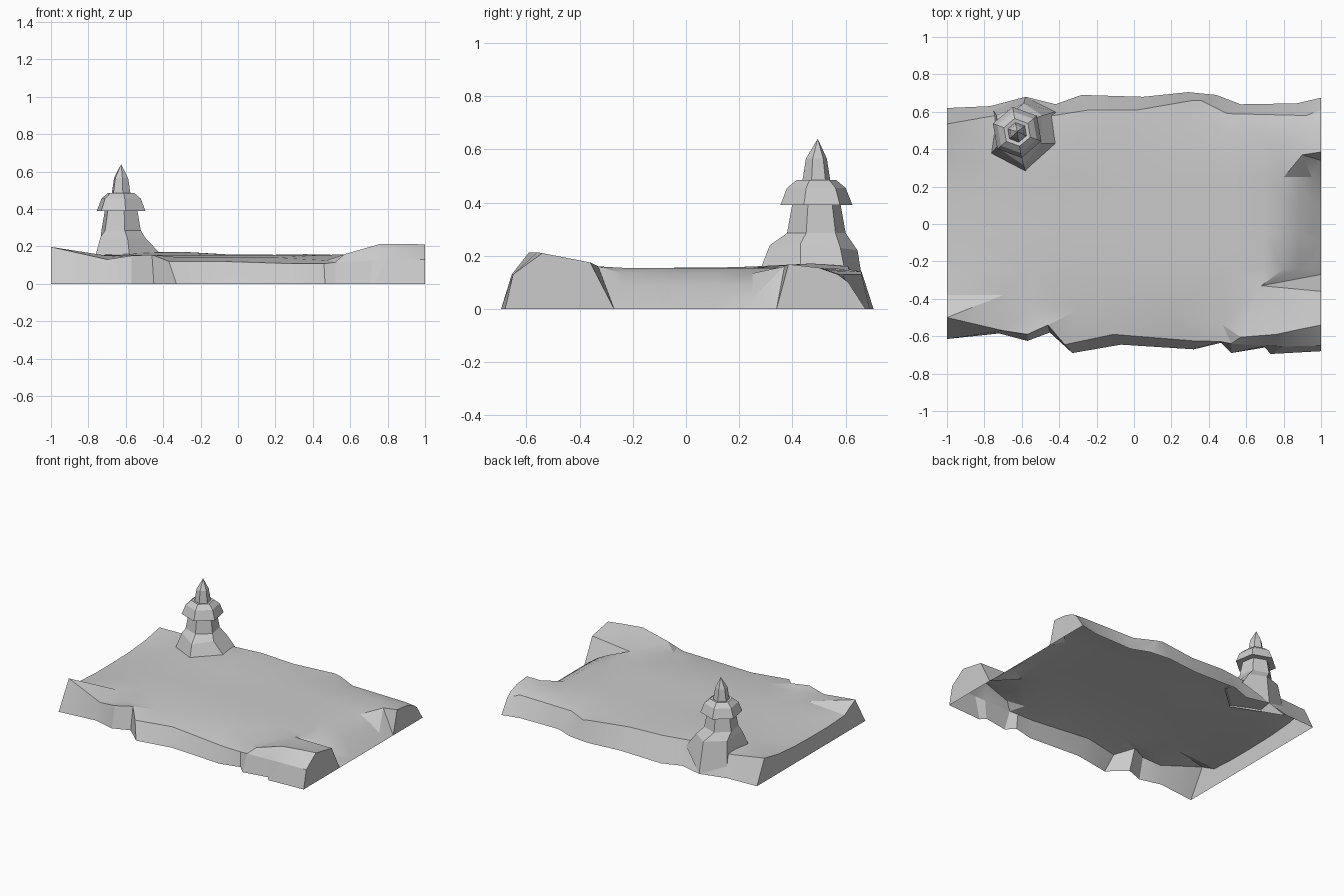
import bpy, bmesh, math
from mathutils import Vector
from mathutils.geometry import delaunay_2d_cdt

if "Cube" in bpy.data.objects:
    bpy.data.objects.remove(bpy.data.objects["Cube"])


def finish(bm, name, angle):
    mesh = bpy.data.meshes.new(name)
    bm.to_mesh(mesh)
    bm.free()
    ob = bpy.data.objects.new(name, mesh)
    bpy.context.collection.objects.link(ob)
    bpy.ops.object.select_all(action='DESELECT')
    ob.select_set(True)
    bpy.context.view_layer.objects.active = ob
    if angle:
        bpy.ops.object.shade_smooth_by_angle(angle=math.radians(angle))
    return ob


# Cliff outline, counter-clockwise: foot x, y, then rim x, y, z
front = [(-1, -.615, -1, -.5, .197), (-.72, -.585, -.7, -.57, .13),
         (-.57, -.625, -.57, -.59, .15), (-.45, -.58, -.46, -.54, .155),
         (-.33, -.69, -.37, -.645, .12), (-.07, -.645, -.11, -.59, .12),
         (.32, -.67, .32, -.625, .107), (.465, -.635, .46, -.628, .107),
         (.52, -.69, .52, -.64, .115), (.7, -.66, .72, -.65, .125),
         (.73, -.695, .8, -.655, .13), (1, -.68, 1, -.65, .13)]
back = [(1, .675, 1, .61, .10), (.87, .645, .92, .58, .13),
        (.57, .64, .5, .59, .13), (.44, .69, .36, .66, .13),
        (.29, .705, .31, .66, .14), (.05, .68, .02, .61, .15),
        (-.28, .69, -.24, .61, .16), (-.42, .64, -.43, .58, .165),
        (-.58, .68, -.58, .6, .15), (-.77, .63, -.77, .575, .15),
        (-1, .62, -1, .535, .17)]
# Straight tile ends (y, z); the right one drops to the ground as a ramp
right = [(-.54, .21), (-.36, .175), (-.27, 0), (-.1, 0), (.1, 0), (.34, 0),
         (.385, .168), (.5, .155), (.57, .13)]
left = [(.38, .14), (.2, .125), (0, .12), (-.2, .12), (-.38, .13)]
outline = (front + [(1, y, 1, y, z) for y, z in right] + back
           + [(-1, y, -1, y, z) for y, z in left])
pts = [Vector(o[2:]) for o in outline]
n = len(pts)
edges = []


def crease(chain):
    """Add a chain of ridge points; integers reuse rim points."""
    ids = []
    for p in chain:
        if isinstance(p, int):
            ids.append(p)
        else:
            pts.append(Vector(p))
            ids.append(len(pts) - 1)
    edges.extend(zip(ids, ids[1:]))


# Boulder ridge and toe, corner mounds, back crack, ramp side
crease([8, (.57, -.605, .158), (.76, -.59, .213), (.9, -.56, .213), 12])
crease([7, (.475, -.54, .125), (.68, -.33, .16), 14])
crease([n - 1, (-.7, -.38, .15), 1])
crease([n - 5, (-.75, .31, .152)])
crease([17, (.9, .37, .16), 18])
crease([24, (.35, .6, .14), (.36, .43, .158)])

# Gently rolling ground
for x in (-.85, -.55, -.3, -.05, .2, .5, .7, .8, .88, .95):
    for y in (-.46, -.24, -.05, .12, .25, .47):
        if (y < -.3 and x > .42) or (y < -.4 and x < -.6):
            continue
        z = .155 + .02 * math.exp(-((x + .4) ** 2 + (y - .5) ** 2) / .05)
        if x < -.8 and y < .4:
            z -= .02
        if y < -.4:
            z -= .015
        if x > .7 and y < .4:
            z *= math.cos((x - .7) / .3 * math.pi / 2)
        pts.append(Vector((x, y, z)))

res = delaunay_2d_cdt([p.xy for p in pts], edges, [list(range(n))], 1, 1e-5)
bm = bmesh.new()
top = [bm.verts.new((v.x, v.y, pts[o[0]].z if o else .15))
       for v, o in zip(res[0], res[3])]
for f in res[2]:
    bm.faces.new([top[i] for i in f])
# Cliff walls (underside stays open)
rim = [bm.verts.new(p) for p in pts[:n]]
foot = [bm.verts.new((o[0], o[1], 0)) for o in outline]
for i in range(n):
    j = (i + 1) % n
    if pts[i].z + pts[j].z > 0:
        bm.faces.new((foot[i], foot[j], rim[j], rim[i]))
bmesh.ops.remove_doubles(bm, verts=bm.verts, dist=1e-4)
bmesh.ops.recalc_face_normals(bm, faces=bm.faces)
if sum(f.normal.z * f.calc_area() for f in bm.faces) < 0:
    bmesh.ops.reverse_faces(bm, faces=bm.faces)
finish(bm, "rocky_ground", 22)


def loft(name, rings, tip=None):
    """Join rings of equal length from bottom to top."""
    bm = bmesh.new()
    rows = [[bm.verts.new(p) for p in r] for r in rings]
    m = len(rows[0])
    for a, b in zip(rows, rows[1:]):
        for i in range(m):
            j = (i + 1) % m
            bm.faces.new((a[i], a[j], b[j], b[i]))
    if tip:
        t = bm.verts.new(tip)
        for i in range(m):
            bm.faces.new((rows[-1][i], rows[-1][(i + 1) % m], t))
    return finish(bm, name, 0)


def hexagon(r, z, turn=-80, cx=-.625, cy=.49):
    return [(cx + r * math.cos(math.radians(turn + 60 * i)),
             cy + r * math.sin(math.radians(turn + 60 * i)), z)
            for i in range(6)]


# Tower stem flaring into an uneven stone skirt
base = [(-.58, .28, .15), (-.41, .43, .155), (-.42, .6, .13),
        (-.58, .68, 0), (-.76, .62, .0), (-.765, .375, .14)]
skirt = [(-.59, .315, .24), (-.495, .43, .245), (-.49, .58, .23),
         (-.59, .645, .22), (-.735, .58, .24), (-.735, .41, .25)]
loft("tower_stem", [base, skirt, hexagon(.112, .285), hexagon(.092, .395)])

# Overhanging cap, and pointed spire
loft("tower_cap", [hexagon(.088, .39), hexagon(.138, .39),
                   hexagon(.112, .455), hexagon(.075, .485),
                   hexagon(.045, .48)])
loft("tower_spire", [hexagon(.054, .478), hexagon(.04, .565)],
     (-.625, .495, .64))
